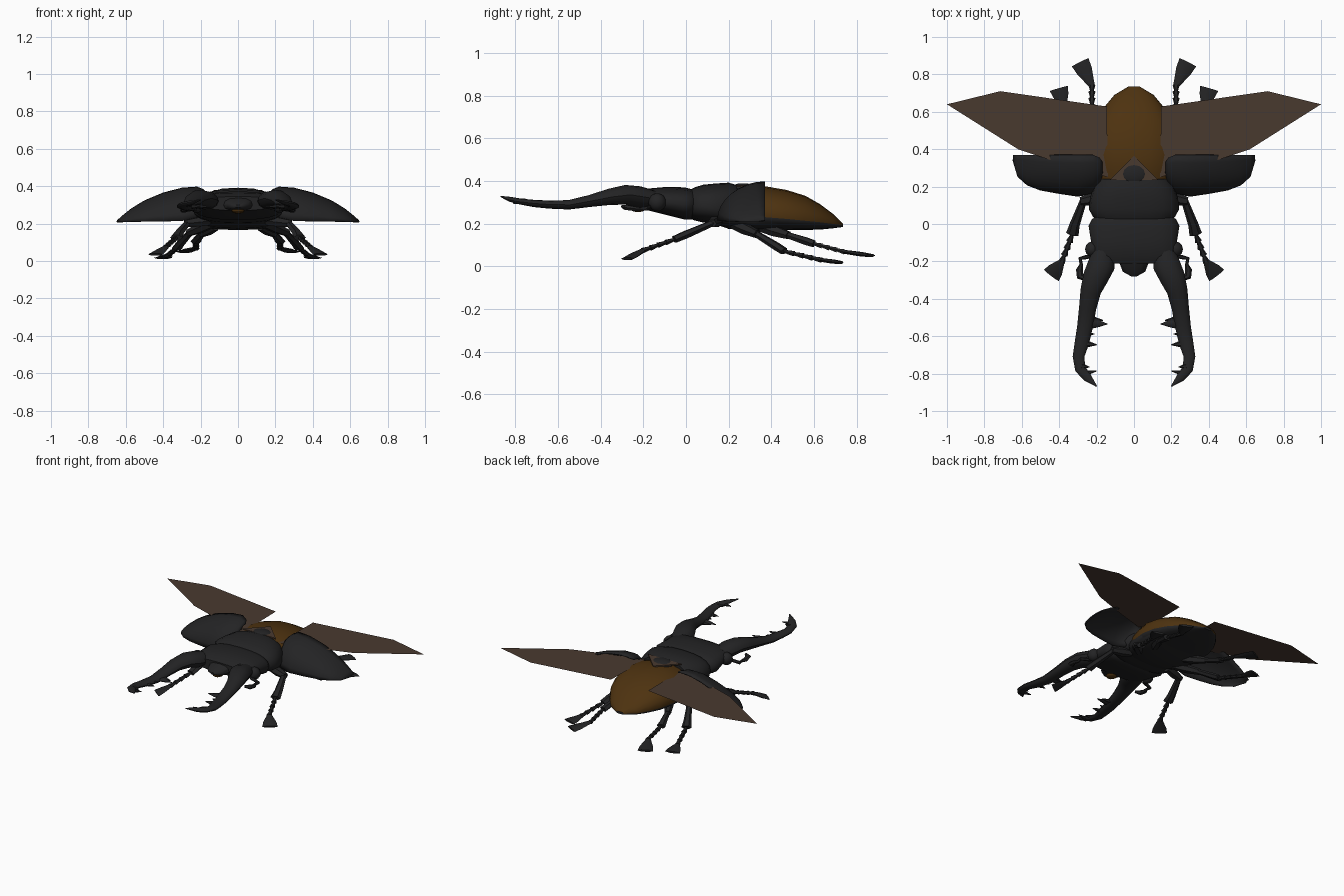
import bpy, bmesh, math
from mathutils import Vector

if "Cube" in bpy.data.objects:
    bpy.data.objects.remove(bpy.data.objects["Cube"])


def material(name, rgb):
    m = bpy.data.materials.new(name)
    m.diffuse_color = (*rgb, 1)
    m.use_nodes = True
    m.node_tree.nodes["Principled BSDF"].inputs["Base Color"].default_value = m.diffuse_color
    return m


BLACK = material("shell black", (0.017, 0.017, 0.018))
BROWN = material("abdomen brown", (0.075, 0.032, 0.005))
WING = material("wing brown", (0.066, 0.041, 0.028))


def finish(name, bm, mats, mirror=False, angle=40, closed=True):
    if closed:
        bmesh.ops.recalc_face_normals(bm, faces=bm.faces)
    me = bpy.data.meshes.new(name)
    bm.to_mesh(me)
    bm.free()
    ob = bpy.data.objects.new(name, me)
    bpy.context.collection.objects.link(ob)
    for m in mats:
        me.materials.append(m)
    bpy.ops.object.select_all(action='DESELECT')
    ob.select_set(True)
    bpy.context.view_layer.objects.active = ob
    bpy.ops.object.shade_smooth_by_angle(angle=math.radians(angle))
    if mirror:
        ob.modifiers.new("mirror", 'MIRROR')
    return ob


def skin(bm, rings):
    """Join closed rings of points and cap both ends."""
    vs = [[bm.verts.new(p) for p in r] for r in rings]
    n = len(vs[0])
    for a, b in zip(vs, vs[1:]):
        for i in range(n):
            bm.faces.new((a[i], a[(i + 1) % n], b[(i + 1) % n], b[i]))
    bm.faces.new(vs[0])
    bm.faces.new(vs[-1])


def loft(name, rings, mats, n=20, power=0.8, rule=None):
    """Body section: rings of (y, half width, top, bottom, edge height)."""
    bm = bmesh.new()
    out = []
    for y, w, top, bot, edge in rings:
        r = []
        for i in range(n):
            a = 2 * math.pi * i / n
            c, s = math.cos(a), math.sin(a)
            x = w * math.copysign(abs(c) ** power, c)
            h = abs(s) ** power
            r.append((x, y, edge + ((top - edge) if s > 0 else (bot - edge)) * h))
        out.append(r)
    skin(bm, out)
    if rule:
        bmesh.ops.recalc_face_normals(bm, faces=bm.faces)
        for f in bm.faces:
            f.material_index = rule(f)
    return finish(name, bm, mats)


def add_tube(bm, path, n=8):
    """Tapered limb: path of (x, y, z, half width, half height)."""
    pts = [Vector(p[:3]) for p in path]
    rings = []
    for i, p in enumerate(pts):
        t = (pts[min(i + 1, len(pts) - 1)] - pts[max(i - 1, 0)]).normalized()
        side = t.cross(Vector((0, 0, 1))).normalized()
        up = side.cross(t)
        w, h = path[i][3:]
        rings.append([p + side * w * math.cos(2 * math.pi * k / n)
                      + up * h * math.sin(2 * math.pi * k / n) for k in range(n)])
    skin(bm, rings)


def ball(name, loc, size, mat, mirror=False):
    bm = bmesh.new()
    bmesh.ops.create_uvsphere(bm, u_segments=12, v_segments=8, radius=1)
    for v in bm.verts:
        v.co = Vector([c * s + l for c, s, l in zip(v.co, size, loc)])
    return finish(name, bm, [mat], mirror)


# Head, pronotum, underside of the thorax
loft("head", [(-.21, .19, .345, .27, .31), (-.17, .235, .365, .26, .31),
              (-.09, .23, .372, .24, .3), (-.01, .243, .37, .22, .29),
              (.025, .225, .362, .22, .29), (.05, .19, .35, .23, .29)], [BLACK])
loft("pronotum", [(.015, .19, .355, .225, .29), (.04, .22, .37, .215, .28),
                  (.08, .242, .382, .205, .28), (.14, .235, .388, .2, .27),
                  (.2, .215, .392, .19, .27), (.24, .185, .38, .19, .27)], [BLACK])
loft("thorax_underside", [(.13, .15, .26, .2, .23), (.2, .21, .29, .175, .23),
                          (.32, .235, .3, .166, .22), (.42, .23, .28, .168, .22),
                          (.5, .18, .25, .18, .21)], [BLACK])

# Abdomen: brown back, black belly
loft("abdomen", [(.21, .2, .35, .19, .25), (.28, .225, .368, .175, .235),
                 (.37, .24, .375, .17, .23), (.47, .232, .358, .17, .222),
                 (.56, .2, .33, .17, .213), (.63, .155, .29, .172, .206),
                 (.69, .105, .245, .178, .198), (.735, .03, .2, .184, .192)],
     [BLACK, BROWN], power=0.85, rule=lambda f: int(f.normal.z > 0.05))

# Membrane patch and scutellum behind the pronotum
bm = bmesh.new()
tri = [(-.13, .235), (.13, .235), (0, .365)]
skin(bm, [[(x, y, z) for x, y in tri] for z in (.372, .38)])
finish("wing_joint", bm, [WING])
ball("scutellum", (0, .268, .365), (.078, .062, .024), BLACK)

# Flat hind wings
bm = bmesh.new()
bm.faces.new([bm.verts.new((x, y, .345)) for x, y in
              [(.14, .25), (.38, .32), (.62, .4), (1, .64), (.715, .71), (.145, .628)]])
finish("hind_wings", bm, [WING], mirror=True, closed=False)

# Opened wing cases: quarter-round shell, (x, front edge y, rear edge y, top z, low z)
spans = [(.17, .27, .33, .365, .33), (.185, .21, .355, .38, .27), (.22, .165, .37, .394, .225),
         (.3, .15, .37, .388, .215), (.4, .165, .37, .362, .212), (.5, .183, .37, .32, .211),
         (.57, .21, .37, .277, .21), (.62, .255, .37, .237, .208), (.645, .34, .37, .214, .207)]
bm = bmesh.new()
K = 8
grid = []
for x, yf, yr, zt, zl in spans:
    row = []
    for k in range(K + 1):
        a = math.pi / 2 * k / K
        row.append(bm.verts.new((x, yr - (yr - yf) * math.sin(a), zl + (zt - zl) * math.cos(a))))
    grid.append(row)
for a, b in zip(grid, grid[1:]):
    for k in range(K):
        bm.faces.new((a[k], a[k + 1], b[k + 1], b[k]))
ob = finish("wing_cases", bm, [BLACK], mirror=True)
sol = ob.modifiers.new("thickness", 'SOLIDIFY')
sol.thickness = 0.008
sol.offset = 0

# Mandibles with inner teeth
bm = bmesh.new()
add_tube(bm, [(.16, -.15, .315, .06, .04), (.175, -.22, .325, .073, .05), (.205, -.285, .335, .068, .046),
              (.232, -.36, .325, .055, .038), (.248, -.45, .306, .046, .028),
              (.262, -.55, .288, .042, .022), (.28, -.64, .289, .038, .019),
              (.297, -.71, .294, .031, .017), (.287, -.775, .303, .029, .014),
              (.25, -.82, .313, .024, .012), (.2, -.868, .327, .003, .003)], n=12)
for bx, by, tx, ty, r in [(.245, -.53, .142, -.535, .034), (.24, -.51, .165, -.515, .022),
                          (.265, -.59, .212, -.588, .016), (.27, -.64, .198, -.646, .022),
                          (.28, -.76, .238, -.765, .016), (.275, -.8, .2, -.786, .018)]:
    z = .29 if by > -.7 else .305
    add_tube(bm, [(bx, by, z, r, .014), ((bx + tx) / 2, (by + ty) / 2, z, r * .6, .01),
                  (tx, ty, z, .002, .002)], n=6)
finish("mandibles", bm, [BLACK], mirror=True)

# Face: upper lip, mouth brush, eyes
loft("upper_lip", [(-.28, .015, .3, .285, .292), (-.255, .06, .32, .275, .3),
                   (-.19, .085, .345, .265, .3)], [BLACK], n=12)
ball("mouth_brush", (0, -.225, .268), (.035, .035, .014), BROWN)
ball("eyes", (.222, -.135, .3), (.04, .042, .042), BLACK, mirror=True)

# Elbowed antennae with clubbed ends
bm = bmesh.new()
add_tube(bm, [(.22, -.17, .28, .01, .01), (.26, -.178, .275, .011, .011), (.288, -.185, .27, .011, .011),
              (.282, -.215, .268, .009, .009), (.292, -.245, .27, .018, .012),
              (.288, -.28, .276, .02, .014), (.258, -.298, .28, .008, .008)], n=6)
finish("antennae", bm, [BLACK], mirror=True)


# Legs: hip, knee, shin end, tarsus end, foot end
def leg(name, pts, width):
    hip, knee, shin, tarsus, foot = [Vector(p) for p in pts]
    bm = bmesh.new()
    mid = hip.lerp(knee, .5)
    add_tube(bm, [(*hip, width * .8, .025), (*mid, width, .028), (*knee, width * .7, .02)], n=6)
    add_tube(bm, [(*knee.lerp(hip, .1), width * .55, .016), (*knee.lerp(shin, .7), width * .8, .02),
                  (*shin, width * 1.0, .018)], n=6)
    # beaded tarsus
    for i in range(4):
        a, b = shin.lerp(tarsus, i / 4), shin.lerp(tarsus, (i + 1.1) / 4)
        add_tube(bm, [(*a, .008, .008), (*b, .019, .014)], n=6)
    # flared foot blade
    add_tube(bm, [(*tarsus, .016, .01), (*tarsus.lerp(foot, .6), .042, .011),
                  (*foot, .05, .008)], n=6)
    finish(name, bm, [BLACK], mirror=True, angle=30)


leg("front_legs", [(.15, .15, .215), (.285, .12, .2), (.33, -.055, .125),
                   (.385, -.2, .075), (.442, -.275, .035)], .034)
leg("middle_legs", [(.14, .22, .2), (.265, .335, .15), (.325, .46, .07),
                    (.375, .63, .03), (.402, .725, .017)], .032)
leg("hind_legs", [(.12, .35, .185), (.195, .48, .145), (.225, .6, .105),
                  (.225, .74, .068), (.288, .865, .05)], .03)
